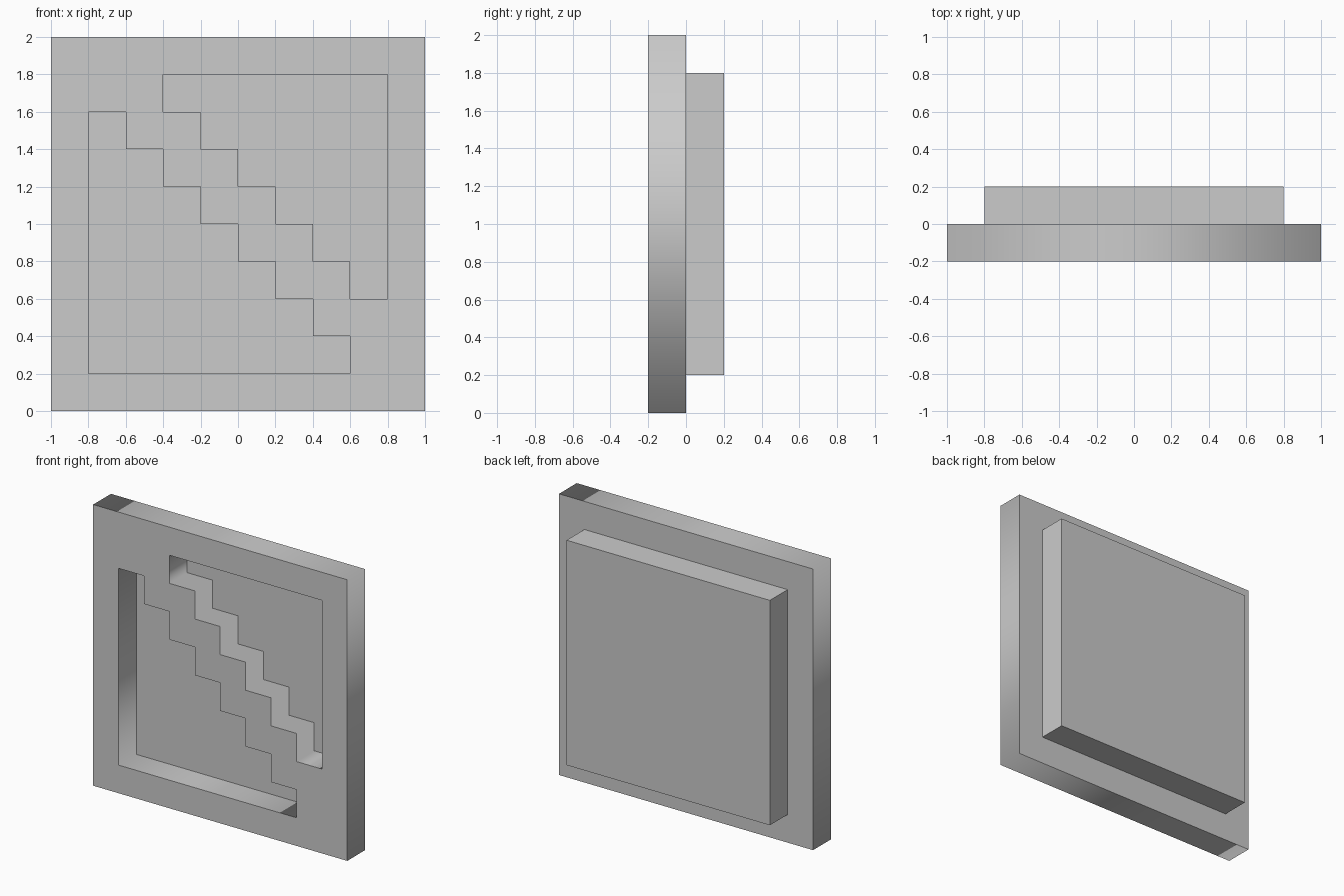
import bpy
from math import radians

if "Cube" in bpy.data.objects:
    bpy.data.objects.remove(bpy.data.objects["Cube"])

STEP = 0.2


def staircase(x, z, count, direction):
    """Stepped opening: count steps from (x, z), closed by its square corner."""
    points = [(x, z)]
    start_z = z
    for _ in range(count):
        z += direction * STEP
        points.append((x, z))
        x -= direction * STEP
        points.append((x, z))
    return points + [(x, start_z)]


def pierced_plate(name, outlines, y_center, thickness):
    """Flat plate in the xz plane; inner outlines become through openings."""
    curve = bpy.data.curves.new(name, 'CURVE')
    curve.dimensions = '2D'
    curve.fill_mode = 'BOTH'
    curve.extrude = thickness / 2
    for outline in outlines:
        spline = curve.splines.new('POLY')
        spline.points.add(len(outline) - 1)
        for point, (x, z) in zip(spline.points, outline):
            point.co = (x, z, 0, 1)
        spline.use_cyclic_u = True
    obj = bpy.data.objects.new(name, curve)
    bpy.context.collection.objects.link(obj)
    obj.location.y = y_center
    obj.rotation_euler.x = radians(90)
    bpy.ops.object.select_all(action='DESELECT')
    obj.select_set(True)
    bpy.context.view_layer.objects.active = obj
    bpy.ops.object.convert(target='MESH')
    bpy.context.object.name = name


# Front frame with a diagonal stepped band between two openings
pierced_plate("front_frame", [
    [(-1, 0), (1, 0), (1, 2), (-1, 2)],
    staircase(0.6, 0.2, 7, 1),
    staircase(-0.4, 1.8, 6, -1),
], -0.1, 0.2)

# Solid panel behind the openings
bpy.ops.mesh.primitive_cube_add(size=1, location=(0, 0.1, 1))
panel = bpy.context.object
panel.name = "back_panel"
panel.scale = (1.6, 0.2, 1.6)
